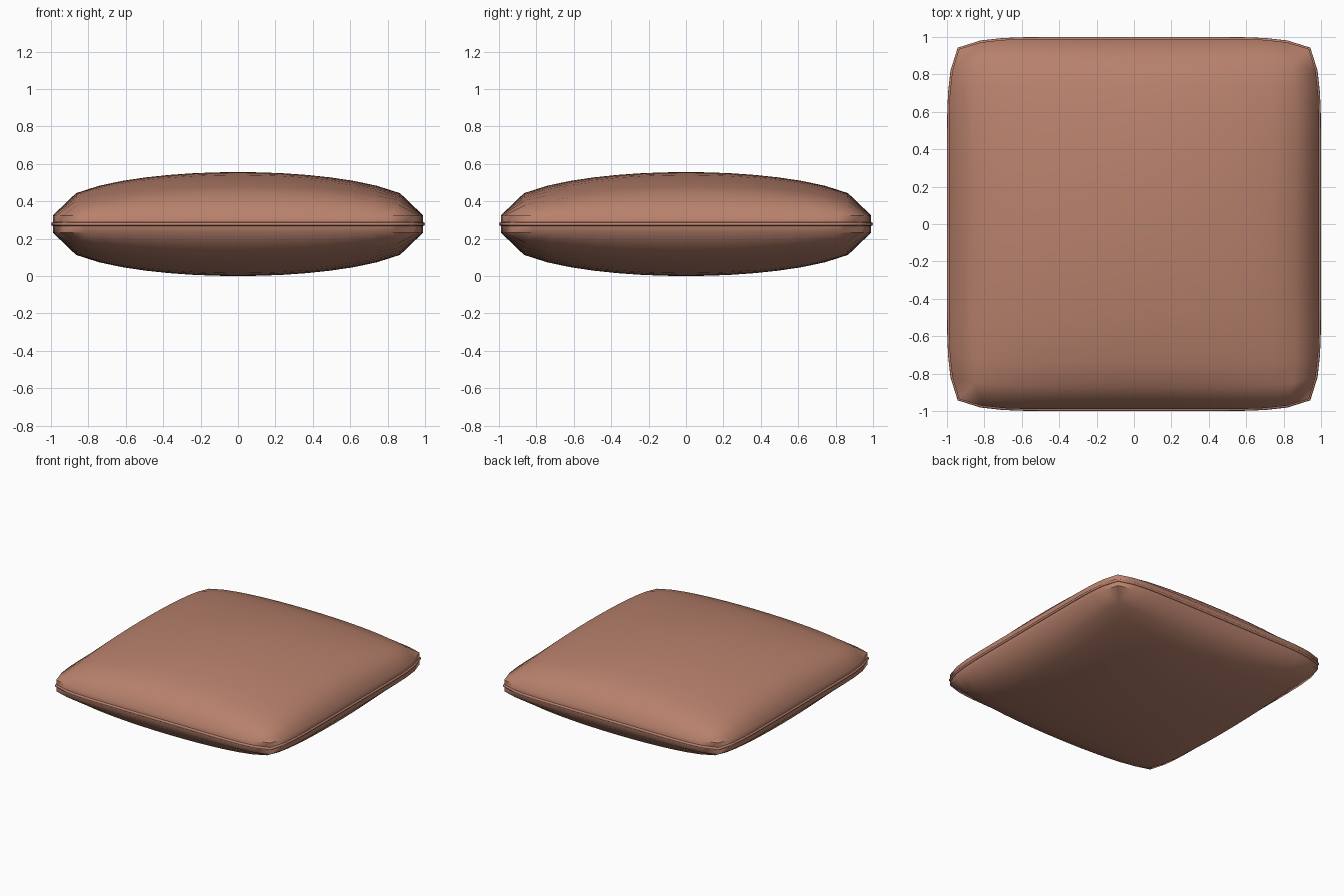
import bpy, bmesh, math

if "Cube" in bpy.data.objects:
    bpy.data.objects.remove(bpy.data.objects["Cube"])

N = 16          # grid segments per side
MID = 0.278     # height of the seam
RIM = 0.046     # half height of the side band
R = 0.99        # half width of the body


def plan(u, v):
    """Square outline with slightly pulled-in corners."""
    return (R * u * (1 - 0.055 * abs(v) ** 8), R * v * (1 - 0.055 * abs(u) ** 8))


def puff(u, v):
    return RIM + (MID - RIM) * (max(0, 1 - u * u) * max(0, 1 - v * v)) ** 0.46


def smooth(ob, angle):
    bpy.ops.object.select_all(action='DESELECT')
    ob.select_set(True)
    bpy.context.view_layer.objects.active = ob
    bpy.ops.object.shade_smooth_by_angle(angle=math.radians(angle))


mat = bpy.data.materials.new("terracotta_fabric")
mat.diffuse_color = (0.48, 0.22, 0.15, 1)
mat.use_nodes = True
mat.node_tree.nodes["Principled BSDF"].inputs["Base Color"].default_value = mat.diffuse_color

# Grid indices around the border, counter-clockwise
border = ([(i, 0) for i in range(N)] + [(N, j) for j in range(N)] +
          [(N - i, N) for i in range(N)] + [(0, N - j) for j in range(N)])


def uv(i):
    return 2 * i / N - 1


# Puffed cushion body: top and bottom sheets joined by a narrow side band
bm = bmesh.new()
sheets = []
for s in (1, -1):
    g = {}
    for i in range(N + 1):
        for j in range(N + 1):
            u, v = uv(i), uv(j)
            g[i, j] = bm.verts.new((*plan(u, v), MID + s * puff(u, v)))
    for i in range(N):
        for j in range(N):
            bm.faces.new((g[i, j], g[i + 1, j], g[i + 1, j + 1], g[i, j + 1]))
    sheets.append(g)
top, bottom = sheets
for a, b in zip(border, border[1:] + border[:1]):
    bm.faces.new((bottom[a], bottom[b], top[b], top[a]))
bmesh.ops.recalc_face_normals(bm, faces=bm.faces)
me = bpy.data.meshes.new("cushion_body")
bm.to_mesh(me)
bm.free()
body = bpy.data.objects.new("cushion_body", me)
bpy.context.collection.objects.link(body)
me.materials.append(mat)
smooth(body, 60)

# Thin piping along the seam
cu = bpy.data.curves.new("seam_piping", 'CURVE')
cu.dimensions = '3D'
cu.bevel_depth = 0.01
cu.bevel_resolution = 2
sp = cu.splines.new('POLY')
sp.points.add(len(border) - 1)
for p, (i, j) in zip(sp.points, border):
    p.co = (*plan(uv(i), uv(j)), MID, 1)
sp.use_cyclic_u = True
piping = bpy.data.objects.new("seam_piping", cu)
bpy.context.collection.objects.link(piping)
cu.materials.append(mat)
